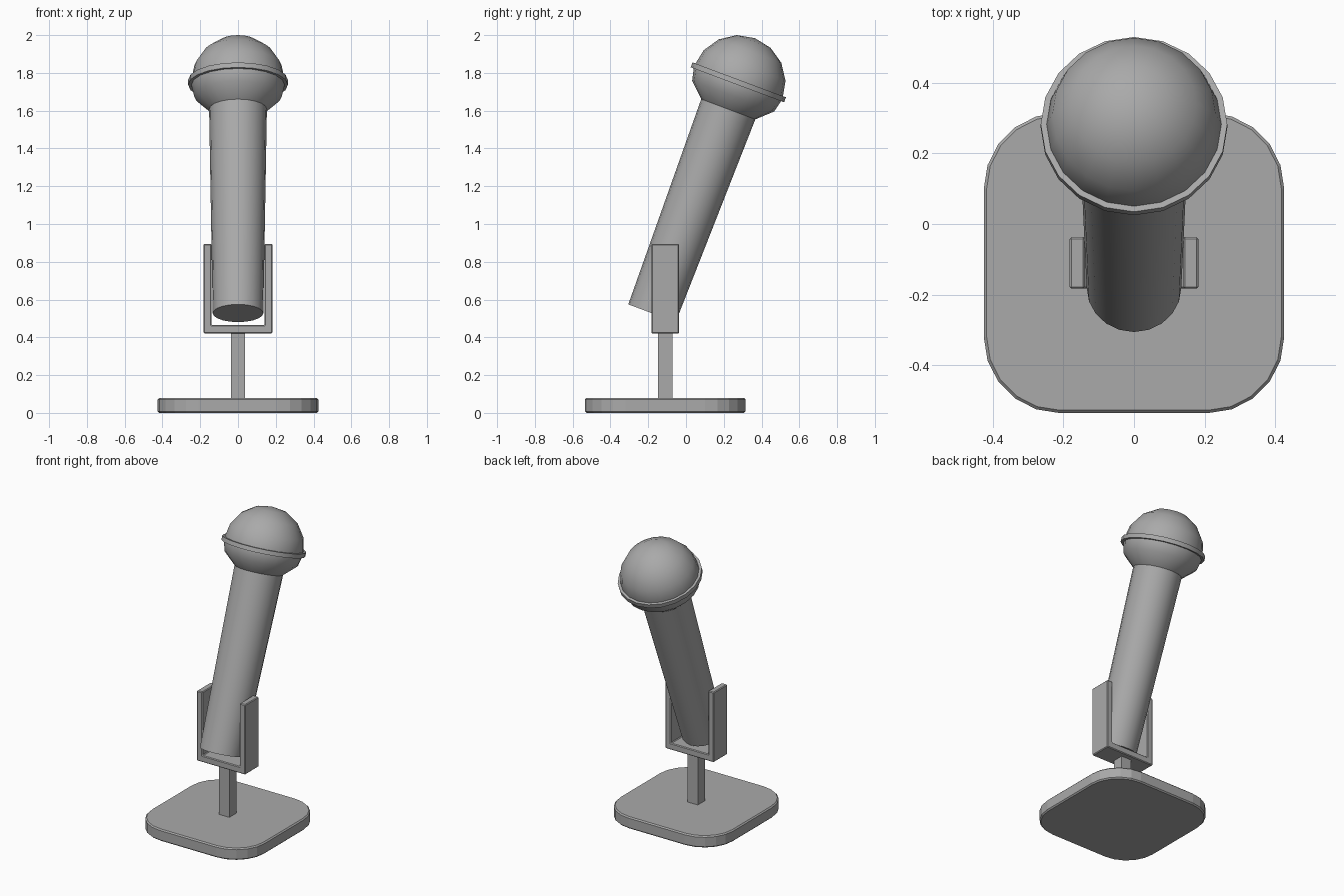
import bpy
import bmesh
from math import radians, sin, cos, pi
from mathutils import Vector

cube = bpy.data.objects.get("Cube")
if cube:
    bpy.data.objects.remove(cube, do_unlink=True)

# Single grey material
grey = bpy.data.materials.new("grey")
grey.use_nodes = True
colour = (0.4, 0.4, 0.4, 1)
grey.diffuse_color = colour
grey.node_tree.nodes["Principled BSDF"].inputs["Base Color"].default_value = colour

SIDES = 20
TILT = radians(-20.5)
HEAD_CENTRE = (0, 0.277, 1.75)


def finish(name, bm):
    bmesh.ops.recalc_face_normals(bm, faces=bm.faces)
    mesh = bpy.data.meshes.new(name)
    bm.to_mesh(mesh)
    bm.free()
    obj = bpy.data.objects.new(name, mesh)
    bpy.context.collection.objects.link(obj)
    mesh.materials.append(grey)
    return obj


def smooth(obj):
    bpy.ops.object.select_all(action="DESELECT")
    obj.select_set(True)
    bpy.context.view_layer.objects.active = obj
    bpy.ops.object.shade_smooth_by_angle(angle=radians(35))


def soften(obj, width):
    mod = obj.modifiers.new("edge_bevel", "BEVEL")
    mod.width = width
    mod.segments = 1
    mod.limit_method = "ANGLE"
    mod.angle_limit = radians(40)


def lathe(name, profile, closed=False):
    """Revolve (radius, height) points, then tilt about the head centre."""
    bm = bmesh.new()
    verts = [bm.verts.new((r, 0, z)) for r, z in profile]
    pairs = list(zip(verts, verts[1:]))
    if closed:
        pairs.append((verts[-1], verts[0]))
    edges = [bm.edges.new(p) for p in pairs]
    bmesh.ops.spin(bm, geom=verts + edges, axis=(0, 0, 1), cent=(0, 0, 0),
                   angle=2 * pi, steps=SIDES)
    bmesh.ops.remove_doubles(bm, verts=bm.verts, dist=0.0005)
    obj = finish(name, bm)
    obj.location = HEAD_CENTRE
    obj.rotation_euler.x = TILT
    smooth(obj)
    return obj


def extrude(name, outline, depth):
    """Extrude a flat outline of 3D points along the depth vector."""
    bm = bmesh.new()
    face = bm.faces.new([bm.verts.new(p) for p in outline])
    new = bmesh.ops.extrude_face_region(bm, geom=[face], use_keep_orig=True)["geom"]
    bmesh.ops.translate(bm, vec=Vector(depth),
                        verts=[v for v in new if isinstance(v, bmesh.types.BMVert)])
    return finish(name, bm)


# Microphone: tapered handle, domed head and band
lathe("handle", [(0, -1.305), (0.134, -1.305), (0.153, -0.15), (0, -0.15)])

dome = [(0.25 * cos(a), 0.25 * sin(a)) for a in (i * pi / 8 for i in range(4))]
lathe("head", [(0, -0.152), (0.153, -0.152), (0.232, -0.078)] + dome + [(0, 0.25)])

lathe("head_band", [(0.235, -0.014), (0.264, -0.014), (0.264, 0.014), (0.235, 0.014)],
      closed=True)

# U-shaped cradle
half = [(0.182, 0.42), (0.182, 0.895), (0.14, 0.895), (0.14, 0.465)]
outline = half + [(-x, z) for x, z in reversed(half)]
cradle = extrude("cradle", [(x, -0.183, z) for x, z in outline], (0, 0.146, 0))
soften(cradle, 0.005)

# Square post
corners = [(-1, -1), (1, -1), (1, 1), (-1, 1)]
extrude("post", [(0.038 * x, -0.11 + 0.038 * y, 0.07) for x, y in corners], (0, 0, 0.36))

# Rounded base plate
HALF, RADIUS, STEPS = 0.425, 0.215, 5
plate = []
for quarter, (sx, sy) in enumerate([(1, 1), (-1, 1), (-1, -1), (1, -1)]):
    for i in range(STEPS + 1):
        a = (quarter + i / STEPS) * pi / 2
        plate.append((sx * (HALF - RADIUS) + RADIUS * cos(a),
                      -0.11 + sy * (HALF - RADIUS) + RADIUS * sin(a), 0))
base = extrude("base", plate, (0, 0, 0.08))
soften(base, 0.008)
